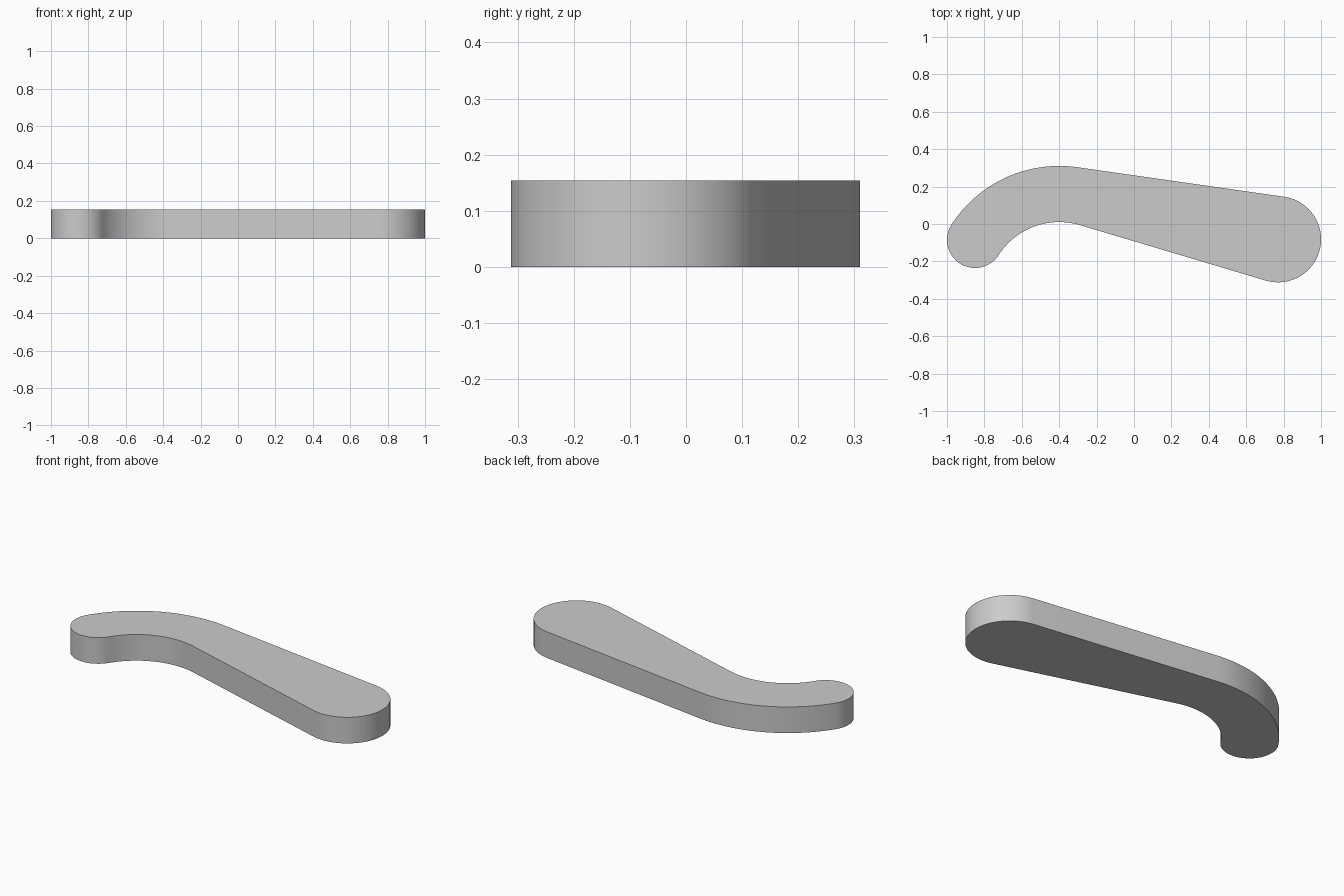
import bpy, bmesh, math
from mathutils import Vector

if "Cube" in bpy.data.objects:
    bpy.data.objects.remove(bpy.data.objects["Cube"])

HEIGHT = 0.154

# Three guiding circles: wide end, narrow end, and the bend joining them
wide, wide_r = Vector((0.77, -0.082)), 0.23
tip, tip_r = Vector((-0.85, -0.085)), 0.15
bend = Vector((-0.40, -0.375))
mid_r = (tip - bend).length
outer_r, inner_r = mid_r + tip_r, mid_r - tip_r

# Angles at which the straight edges touch the circles
span = wide - bend
heading = math.atan2(span.y, span.x)
top_a = heading + math.acos((outer_r - wide_r) / span.length)
low_a = heading + math.acos((inner_r + wide_r) / span.length)
tip_a = math.atan2(tip.y - bend.y, tip.x - bend.x)


def arc(centre, radius, start, end, steps):
    """Points along an arc, both ends included."""
    angles = [start + (end - start) * i / steps for i in range(steps + 1)]
    return [(centre.x + radius * math.cos(a), centre.y + radius * math.sin(a)) for a in angles]


# Counter-clockwise outline; shared tangent points are dropped once
outline = arc(wide, wide_r, low_a - math.pi, top_a, 40)
outline += arc(bend, outer_r, top_a, tip_a, 32)
outline += arc(tip, tip_r, tip_a, tip_a + math.pi, 32)[1:]
outline += arc(bend, inner_r, tip_a, low_a, 28)[1:]

# Extrude the outline into a flat-topped handle
bm = bmesh.new()
base = bm.faces.new([bm.verts.new((x, y, 0)) for x, y in outline])
top = bmesh.ops.extrude_face_region(bm, geom=[base], use_keep_orig=True)
bmesh.ops.translate(bm, vec=(0, 0, HEIGHT),
                    verts=[v for v in top["geom"] if isinstance(v, bmesh.types.BMVert)])
bmesh.ops.recalc_face_normals(bm, faces=bm.faces[:])
mesh = bpy.data.meshes.new("lever_handle")
bm.to_mesh(mesh)
bm.free()
handle = bpy.data.objects.new("lever_handle", mesh)
bpy.context.collection.objects.link(handle)

# Plain light grey
grey = bpy.data.materials.new("light_grey")
grey.use_nodes = True
colour = (0.6, 0.6, 0.6, 1)
grey.diffuse_color = colour
grey.node_tree.nodes["Principled BSDF"].inputs["Base Color"].default_value = colour
mesh.materials.append(grey)

# Smooth sides, crisp rims
bpy.ops.object.select_all(action='DESELECT')
handle.select_set(True)
bpy.context.view_layer.objects.active = handle
bpy.ops.object.shade_smooth_by_angle(angle=math.radians(30))
